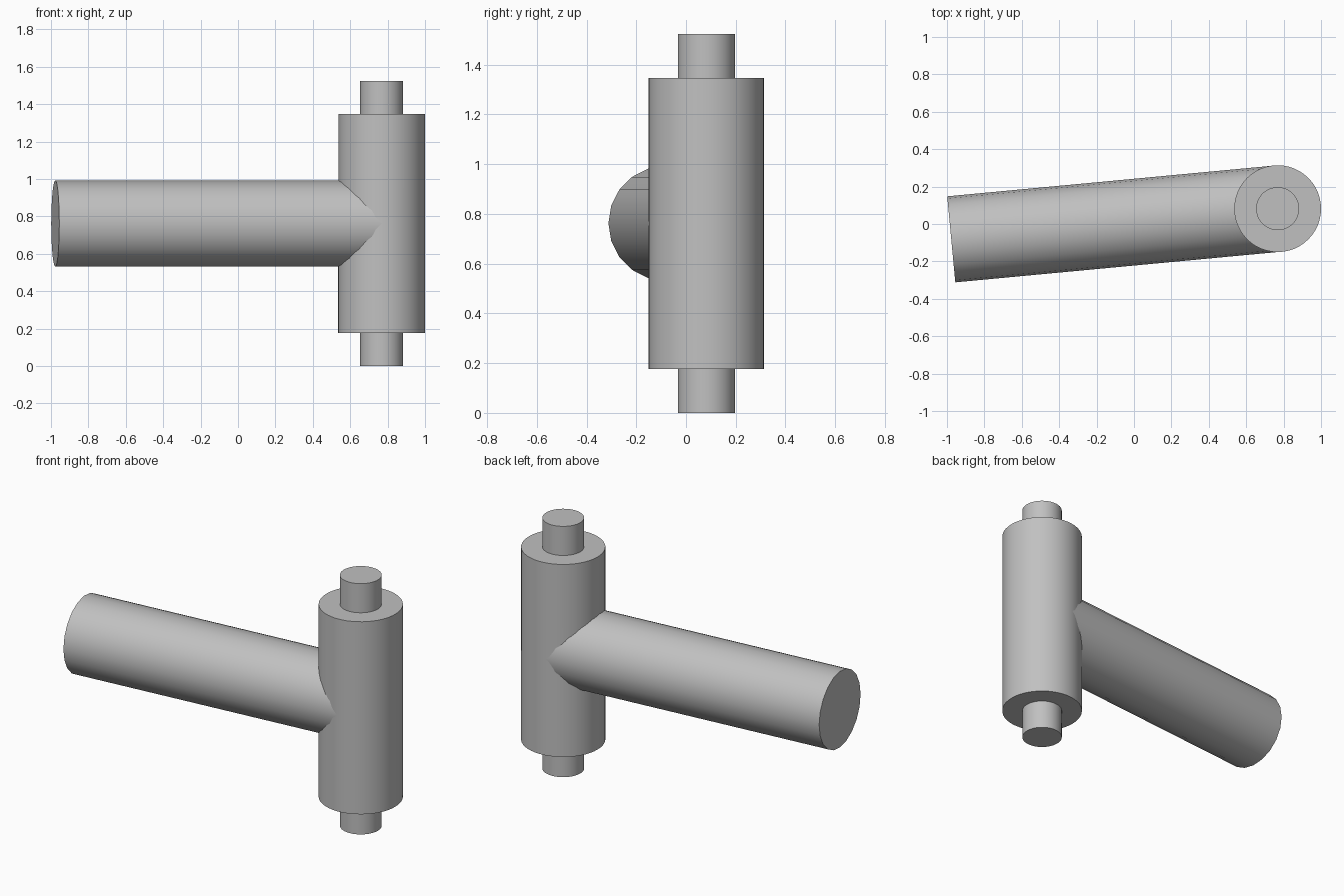
import bpy
import math
from mathutils import Vector

cube = bpy.data.objects.get("Cube")
if cube:
    bpy.data.objects.remove(cube, do_unlink=True)

grey = bpy.data.materials.new("plain_grey")
grey.use_nodes = True
colour = (0.53, 0.53, 0.53, 1)
grey.diffuse_color = colour
grey.node_tree.nodes["Principled BSDF"].inputs["Base Color"].default_value = colour


def rod(name, start, end, radius, sides):
    """Capped cylinder running from start to end."""
    start, end = Vector(start), Vector(end)
    axis = end - start
    bpy.ops.mesh.primitive_cylinder_add(
        vertices=sides, radius=radius, depth=axis.length, location=(start + end) / 2,
        rotation=(0, math.acos(axis.z / axis.length), math.atan2(axis.y, axis.x)))
    ob = bpy.context.object
    ob.name = name
    ob.data.materials.append(grey)
    bpy.ops.object.shade_smooth_by_angle(angle=math.radians(35))
    return ob


POST_X, POST_Y = 0.768, 0.082
MID_Z, HALF_BARREL, HALF_PIN = 0.762, 0.585, 0.762


def on_post(z):
    return (POST_X, POST_Y, z)


# Upright barrel
rod("barrel", on_post(MID_Z - HALF_BARREL), on_post(MID_Z + HALF_BARREL), 0.232, 48)

# Narrow pins at both ends of the barrel
for name, side in (("lower_pin", -1), ("upper_pin", 1)):
    ends = sorted((MID_Z + side * HALF_BARREL, MID_Z + side * HALF_PIN))
    rod(name, on_post(ends[0]), on_post(ends[1]), 0.115, 48)

# Side arm, ending inside the barrel at its axis
rod("side_arm", (-0.977, -POST_Y, MID_Z), on_post(MID_Z), 0.231, 20)
